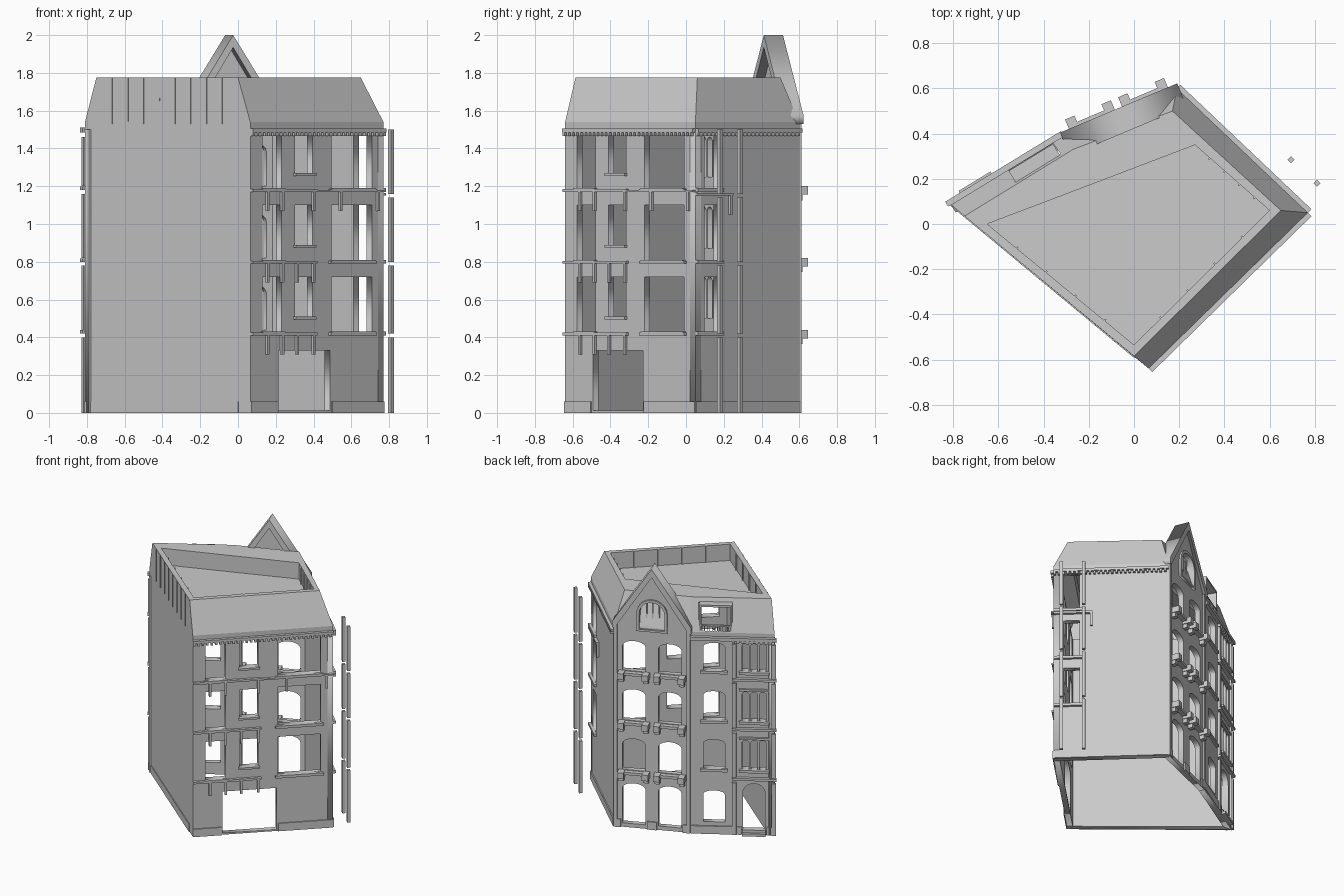
import bpy, bmesh, math
from mathutils import Matrix, Vector

if "Cube" in bpy.data.objects:
    bpy.data.objects.remove(bpy.data.objects["Cube"])

stone = bpy.data.materials.new("stone_grey")
stone.use_nodes = True
stone.diffuse_color = (0.6, 0.6, 0.6, 1)
stone.node_tree.nodes["Principled BSDF"].inputs["Base Color"].default_value = (0.6, 0.6, 0.6, 1)

# Footprint corners, walked counter-clockwise
S, E, N, K, W = [Vector(p) for p in
                 ((0.065, -0.64), (0.77, 0.05), (0.19, 0.60), (-0.31, 0.39), (-0.81, 0.085))]
EAVE, THICK = 1.5, 0.04


def frame(a, b):
    """Wall frame: x along the wall, y up, z outward."""
    d = (b - a).normalized()
    m = Matrix(((d.x, 0, d.y, a.x), (d.y, 0, -d.x, a.y), (0, 1, 0, 0), (0, 0, 0, 1)))
    return m, (b - a).length


def finish(name, bm, matrix=None):
    mesh = bpy.data.meshes.new(name)
    bmesh.ops.recalc_face_normals(bm, faces=bm.faces)
    bm.to_mesh(mesh)
    bm.free()
    obj = bpy.data.objects.new(name, mesh)
    bpy.context.collection.objects.link(obj)
    mesh.materials.append(stone)
    if matrix:
        obj.matrix_world = matrix
    return obj


def boxes(name, m, items):
    """Boxes in a wall frame: x0, x1, z0, z1, depth0, depth1."""
    bm = bmesh.new()
    for x0, x1, z0, z1, n0, n1 in items:
        size = Matrix.Diagonal((x1 - x0, z1 - z0, n1 - n0, 1))
        mid = Matrix.Translation(((x0 + x1) / 2, (z0 + z1) / 2, (n0 + n1) / 2))
        bmesh.ops.create_cube(bm, size=1, matrix=mid @ size)
    return finish(name, bm, m)


def panel(name, m, outline, holes=(), n0=-THICK, n1=0.0):
    """Flat slab with openings, extruded from a filled outline."""
    cu = bpy.data.curves.new(name, 'CURVE')
    cu.dimensions, cu.fill_mode, cu.extrude = '2D', 'BOTH', (n1 - n0) / 2
    for pts in [outline, *holes]:
        sp = cu.splines.new('POLY')
        sp.points.add(len(pts) - 1)
        for p, (x, y) in zip(sp.points, pts):
            p.co = (x, y, 0, 1)
        sp.use_cyclic_u = True
    obj = bpy.data.objects.new(name, cu)
    bpy.context.collection.objects.link(obj)
    obj.matrix_world = m @ Matrix.Translation((0, 0, (n0 + n1) / 2))
    bpy.ops.object.select_all(action='DESELECT')
    obj.select_set(True)
    bpy.context.view_layer.objects.active = obj
    bpy.ops.object.convert(target='MESH')
    obj = bpy.context.view_layer.objects.active
    obj.data.materials.clear()
    obj.data.materials.append(stone)
    return obj


def rect(x0, x1, z0, z1):
    return [(x0, z0), (x1, z0), (x1, z1), (x0, z1)]


def arch(x0, x1, z0, z1, rise):
    """Opening with a curved head of the given rise."""
    c, r = (x0 + x1) / 2, (x1 - x0) / 2
    head = [(c + r * math.cos(math.pi * i / 10), z1 - rise + rise * math.sin(math.pi * i / 10))
            for i in range(11)]
    return [(x0, z0), (x1, z0)] + head


def dentils(name, m, x0, x1, z):
    n = int((x1 - x0) / 0.03)
    step = (x1 - x0) / n
    boxes(name, m, [(x0 + i * step, x0 + (i + 0.5) * step, z - 0.02, z, 0, 0.02) for i in range(n)])


FLOORS = (0.43, 0.81, 1.19)

# Street wall: three window columns and a wide doorway
m, L = frame(S, E)
cols = [(0.09, 0.23, 0), (0.33, 0.46, 0.08), (0.60, 0.90, 0)]
holes = [rect(0.21, 0.59, 0.012, 0.33)]
sills, brackets = [], []
for f in FLOORS:
    for x0, x1, lift in cols:
        holes.append(rect(x0, x1, f + lift, f + 0.29))
        sills.append((x0 - 0.01, x1 + 0.01, f + lift - 0.015, f + lift, -0.01, 0.02))
    sills.append((0, 0.48, f - 0.02, f - 0.005, 0, 0.02))
    sills.append((0.58, 0.92, f - 0.02, f - 0.005, 0, 0.02))
    xs = (0.12, 0.23, 0.34, 0.46) if f < 1 else (0.12, 0.23, 0.46, 0.66, 0.94)
    brackets += [(x - 0.008, x + 0.008, f - 0.12, f - 0.01, 0, 0.015) for x in xs]
panel("street_wall", m, rect(0, L, 0, EAVE), holes)
boxes("street_sills", m, sills + [(0, L, 1.17, 1.18, 0, 0.02)])
boxes("street_brackets", m, brackets)
boxes("street_plinth", m, [(0, 0.2, 0, 0.06, 0, 0.008), (0.6, L, 0, 0.06, 0, 0.008)])
boxes("street_cornice", m, [(0, L, 1.485, 1.505, 0, 0.022)])
dentils("street_dentils", m, 0, L, 1.485)

# Side wall: one narrow window column near the corner
m, L = frame(E, N)
panel("side_wall", m, rect(0, L, 0, EAVE), [rect(0.07, 0.18, f, f + 0.29) for f in FLOORS])
boxes("side_sills", m, [(0.0, 0.2, f - 0.02, f, 0, 0.02) for f in FLOORS] +
      [(0, 0.27, 1.15, 1.165, 0, 0.02), (0.255, 0.27, 1.05, 1.15, 0, 0.015)])
boxes("side_plinth", m, [(0, L, 0, 0.06, 0, 0.008)])
boxes("side_cornice", m, [(0, L, 1.485, 1.505, 0, 0.022)])
dentils("side_dentils", m, 0, L, 1.485)

# Freestanding slim posts, broken at each storey
for name, p in (("post_a", Vector((0.81, 0.18))), ("post_b", Vector((0.695, 0.285)))):
    pm, _ = frame(p, p + (N - E))
    boxes(name, pm, [(-0.011, 0.011, a, b, -0.011, 0.011)
                     for a, b in ((0, 0.40), (0.42, 0.78), (0.80, 1.14), (1.16, 1.5))])

# Blank party wall
m, L = frame(W, S)
panel("party_wall", m, rect(0, L, 0, EAVE))
boxes("party_plinth", m, [(0, L * 0.93, 0, 0.06, 0, 0.005)])

# Gabled bay: paired arched windows and an arched attic window
m, L = frame(N, K)
bays = [(0.06, 0.225), (0.315, 0.48)]
holes, trim = [arch(L / 2 - 0.09, L / 2 + 0.09, 1.53, 1.74, 0.09)], []
for z0, z1 in ((0.03, 0.34), (0.44, 0.68), (0.82, 1.06), (1.20, 1.43)):
    for x0, x1 in bays:
        holes.append(arch(x0, x1, z0, z1, 0.045))
        if z0 > 0.1:
            trim.append((x0 - 0.02, x1 + 0.02, z0 - 0.025, z0 - 0.005, 0, 0.035))
            for c in (x0, x1 + 0.01):
                trim.append((c - 0.025, c + 0.02, z0 - 0.045, z0 - 0.0, 0, 0.065))
                trim.append((c - 0.02, c + 0.015, z0 - 0.075, z0 - 0.045, 0, 0.035))
panel("gable_wall", m, [(0, 0), (L, 0), (L, 1.55), (L / 2, 1.95), (0, 1.55)], holes)
boxes("gable_balconies", m, trim)
panel("gable_coping", m, [(-0.01, 1.53), (0.01, 1.53), (L / 2, 1.935), (L - 0.01, 1.53),
                          (L + 0.01, 1.53), (L + 0.01, 1.575), (L / 2, 2.0), (-0.01, 1.575)],
      n0=-0.09, n1=0.02)
panel("attic_window_surround", m, arch(L / 2 - 0.11, L / 2 + 0.11, 1.515, 1.76, 0.11),
      [arch(L / 2 - 0.09, L / 2 + 0.09, 1.53, 1.74, 0.09)], 0, 0.015)
boxes("attic_window_bars", m, [(L / 2 + d - 0.004, L / 2 + d + 0.004, 1.53, 1.73, -0.03, -0.02)
                               for d in (-0.045, 0, 0.045)] +
      [(L / 2 - 0.09, L / 2 + 0.09, 1.56, 1.57, -0.03, -0.01)])
boxes("gable_plinth", m, [(0, 0.05, 0, 0.06, 0, 0.01), (0.235, 0.305, 0, 0.06, 0, 0.01),
                          (0.49, L, 0, 0.06, 0, 0.01)])
boxes("gable_edge_strips", m, [(0, 0.025, 0, 1.55, 0, 0.012), (L - 0.025, L, 0, 1.55, 0, 0.012)])

# Rear wing: single arched windows, triple lights and an arched entrance
m, L = frame(K, W)
holes = [arch(0.09, 0.24, 0.09, 0.33, 0.03), arch(0.365, 0.52, 0.035, 0.39, 0.07)]
trim = []
for z0, z1 in ((0.50, 0.72), (0.87, 1.09), (1.25, 1.46)):
    holes.append(arch(0.09, 0.24, z0, z1, 0.03))
    holes += [arch(x, x + 0.047, z0, z1, 0.02) for x in (0.36, 0.42, 0.48)]
    trim += [(0.07, 0.26, z0 - 0.02, z0, 0, 0.02), (0.34, 0.55, z0 - 0.02, z0, 0, 0.025),
             (0.34, 0.55, z1 + 0.01, z1 + 0.025, 0, 0.015)]
panel("rear_wall", m, rect(0, L, 0, EAVE), holes)
boxes("rear_sills", m, trim)
boxes("rear_bands", m, [(0.29, L + 0.015, z, z + 0.018, 0, 0.025) for z in (0.42, 0.80, 1.18)])
boxes("rear_cornice", m, [(0, L + 0.015, 1.485, 1.51, 0, 0.025)])
boxes("rear_pilasters", m, [(x, x + 0.03, a, b, 0, 0.018) for x in (0.29, L - 0.02)
                            for a, b in ((0, 0.40), (0.44, 0.78), (0.82, 1.16), (1.2, 1.46))])
boxes("entrance_steps", m, [(0.36, 0.525, 0, 0.02, -0.03, 0.035), (0.36, 0.525, 0.02, 0.04, -0.03, 0.015)])
boxes("rear_plinth", m, [(0, 0.355, 0, 0.06, 0, 0.01), (0.53, L, 0, 0.06, 0, 0.01)])
dentils("rear_dentils", m, 0.29, L, 1.485)

# Recessed roof opening: frame, cheeks and railing
d0, d1 = 0.06, 0.29
boxes("dormer_frame", m, [(d0, d0 + 0.012, 1.53, 1.74, -0.09, -0.005), (d1 - 0.012, d1, 1.53, 1.74, -0.09, -0.005),
                          (d0, d1, 1.73, 1.745, -0.09, -0.005), (d0, d1, 1.52, 1.535, -0.03, 0)])
boxes("dormer_railing", m, [(d0, d1, 1.585, 1.595, -0.012, -0.002)] +
      [(d0 + 0.018 * i, d0 + 0.018 * i + 0.005, 1.535, 1.59, -0.01, -0.004) for i in range(1, 13)])

# Mansard roof with a sunken terrace and a rear opening
top = [(0.0, -0.585), (0.65, 0.06), (0.17, 0.50), (-0.27, 0.33), (-0.75, 0.035)]
inner = [(0.0, -0.535), (0.60, 0.06), (0.27, 0.35), (-0.236, 0.157), (-0.65, 0.0)]
bm = bmesh.new()
rings = [[bm.verts.new((p[0], p[1], z)) for p in ring] for ring, z in
         (((S, E, N, K, W), EAVE), ((S, E, N, K, W), 1.54), (top, 1.775), (inner, 1.775), (inner, 1.65))]
for r, (lo, hi) in enumerate(zip(rings, rings[1:])):
    for i in range(5):
        j = (i + 1) % 5
        quad = [lo[i], lo[j], hi[j], hi[i]]
        if (r, i) != (1, 3):
            bm.faces.new(quad)
            continue
        # slope with a rectangular hole
        a, b, c, d = [v.co.copy() for v in quad]
        hole = [bm.verts.new(a.lerp(b, u).lerp(d.lerp(c, u), v))
                for u, v in ((0.1, 0.04), (0.49, 0.04), (0.49, 0.84), (0.1, 0.84))]
        for k in range(4):
            n = (k + 1) % 4
            bm.faces.new((quad[k], quad[n], hole[n], hole[k]))
bm.faces.new(rings[-1])
finish("mansard_roof", bm)

# Terrace parapet ribs and party wall ribs
for name, a, b in (("street", 0, 1), ("side", 1, 2), ("party", 4, 0)):
    m, L = frame(Vector(inner[a]), Vector(inner[b]))
    boxes(name + "_parapet_ribs", m, [(L * i / 5 - 0.004, L * i / 5 + 0.004, 1.65, 1.775, -0.008, 0)
                                      for i in range(1, 5)])
m, L = frame(Vector(top[4]), Vector(top[0]))
boxes("party_roof_ribs", m, [(L * i / 9 - 0.003, L * i / 9 + 0.003, 1.53, 1.775, -0.004, 0.004)
                             for i in range(1, 9)])
